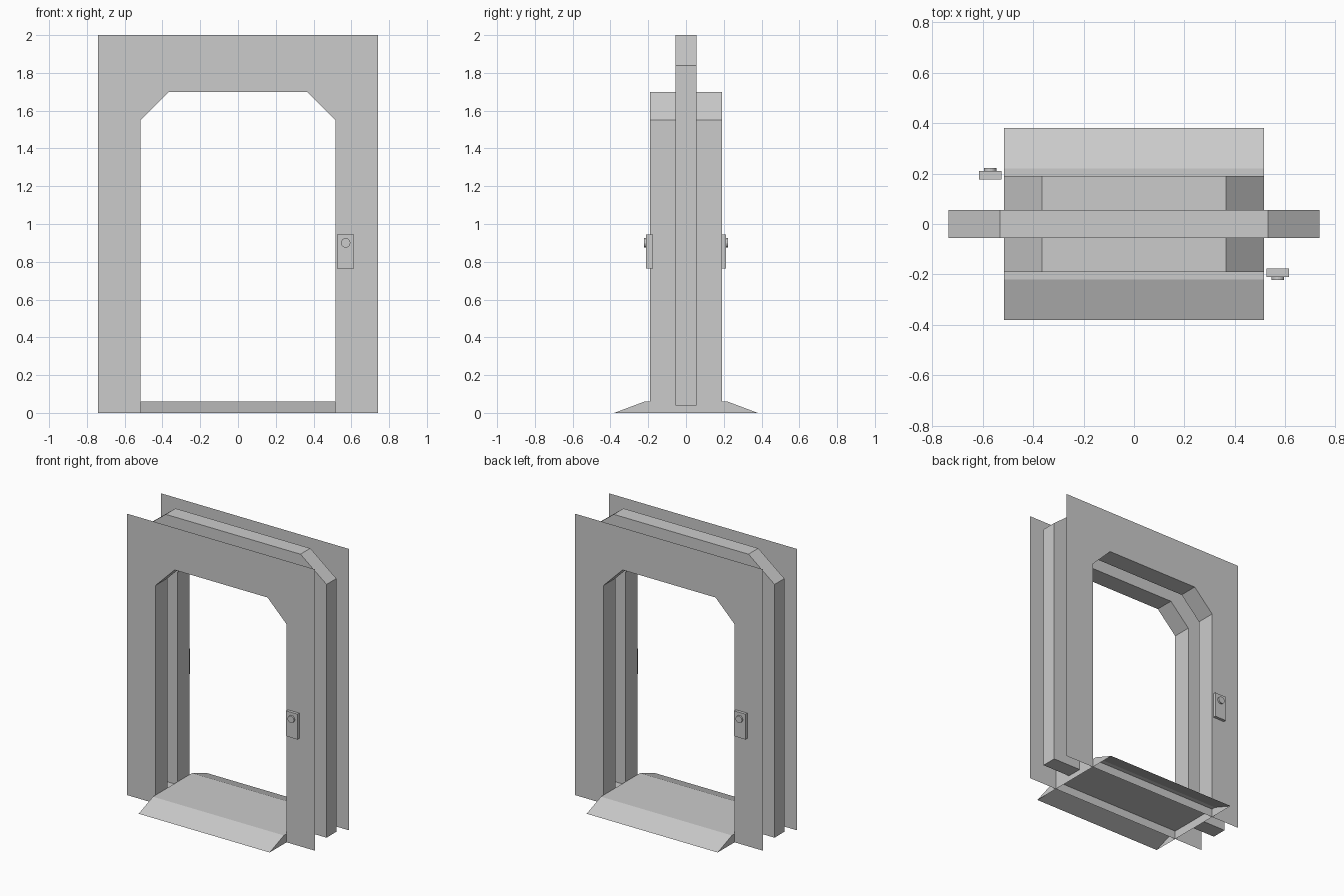
import bpy
import math

cube = bpy.data.objects.get("Cube")
if cube:
    bpy.data.objects.remove(cube, do_unlink=True)

GREY = 0.6
mat = bpy.data.materials.new("plain_grey")
mat.use_nodes = True
mat.diffuse_color = (GREY, GREY, GREY, 1)
mat.node_tree.nodes["Principled BSDF"].inputs["Base Color"].default_value = (GREY, GREY, GREY, 1)

SHEET_Y = 0.19      # front and back facing sheets
SLOT_Y = 0.055      # half width of the door slot
SILL_Z = 0.06       # height of the threshold
OPEN_X = 0.515      # half width of the opening


def surface(name, verts, faces):
    mesh = bpy.data.meshes.new(name)
    mesh.from_pydata(verts, [], faces)
    mesh.materials.append(mat)
    obj = bpy.data.objects.new(name, mesh)
    bpy.context.collection.objects.link(obj)
    return obj


def mirrored(half):
    """Complete a right-hand half path with its mirror image in x."""
    return half + [(-x, z) for x, z in reversed(half)]


def strip(name, path_a, y_a, path_b, y_b):
    """Band of quads joining two xz paths lying at two depths."""
    n = len(path_a)
    verts = [(x, y_a, z) for x, z in path_a] + [(x, y_b, z) for x, z in path_b]
    return surface(name, verts, [(i, i + 1, n + i + 1, n + i) for i in range(n - 1)])


def opening(bottom):
    return mirrored([(OPEN_X, bottom), (OPEN_X, 1.55), (0.365, 1.70)])


slot_bottom = 0.04
slot_outer = mirrored([(0.735, slot_bottom), (0.735, 1.84), (0.53, 2.0)])

for side, label in ((-1, "front"), (1, "back")):
    # Flat facing sheet with a chamfered doorway
    outline = [(-0.74, 0), (-0.74, 2), (0.74, 2), (0.74, 0)] + opening(0)
    if side < 0:
        outline.reverse()
    surface(label + "_sheet", [(x, side * SHEET_Y, z) for x, z in outline],
            [tuple(range(len(outline)))])

    # Lining of the doorway, from the sheet to the slot
    near, far = sorted((side * SHEET_Y, side * SLOT_Y))
    strip(label + "_lining", opening(SILL_Z), near, opening(SILL_Z), far)

    # Side wall of the slot
    inner, outer = opening(slot_bottom), slot_outer
    if side > 0:
        inner, outer = outer, inner
    strip(label + "_slot_wall", inner, side * SLOT_Y, outer, side * SLOT_Y)

    # Skirt below the threshold
    w = OPEN_X * side
    surface(label + "_skirt",
            [(x, side * SHEET_Y, z) for x, z in ((w, 0), (-w, 0), (-w, SILL_Z), (w, SILL_Z))],
            [(0, 1, 2, 3)])

    # Control panel and its round button
    bpy.ops.mesh.primitive_cube_add(size=1, location=(-side * 0.57, side * 0.193, 0.855))
    panel = bpy.context.object
    panel.name = label + "_control_panel"
    panel.scale = (0.09, 0.035, 0.18)
    bpy.ops.mesh.primitive_cylinder_add(vertices=16, radius=0.025, depth=0.02,
                                        location=(-side * 0.57, side * 0.212, 0.9),
                                        rotation=(math.pi / 2, 0, 0))
    button = bpy.context.object
    button.name = label + "_button"
    for obj in (panel, button):
        obj.data.materials.append(mat)

# Outer wall of the slot
strip("slot_outer_wall", slot_outer, SLOT_Y, slot_outer, -SLOT_Y)

# Feet closing the slot on both sides
for side, label in ((1, "left"), (-1, "right")):
    a, b = sorted((side * OPEN_X, side * 0.735))
    surface(label + "_slot_foot",
            [(x, y, slot_bottom) for x, y in ((a, -SLOT_Y), (a, SLOT_Y), (b, SLOT_Y), (b, -SLOT_Y))],
            [(0, 1, 2, 3)])

# Threshold with a ramp each way and end caps, open underneath
profile = [(-0.38, 0), (-0.22, SILL_Z), (0.22, SILL_Z), (0.38, 0)]
sill = [(x, y, z) for x in (OPEN_X, -OPEN_X) for y, z in profile]
ramps = [(i, i + 1, i + 5, i + 4) for i in range(3)]
surface("threshold", sill, ramps + [(3, 2, 1, 0), (4, 5, 6, 7)])
